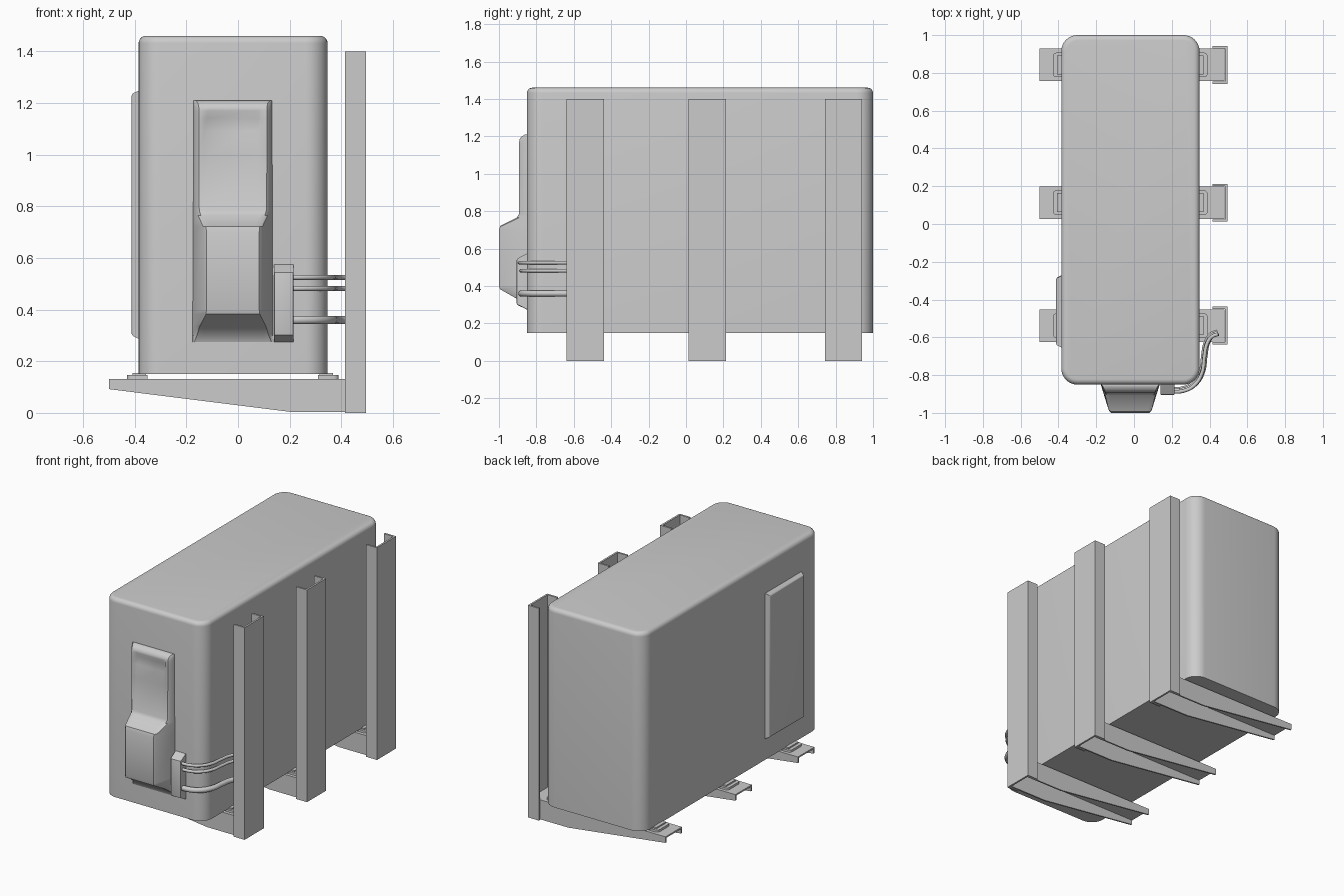
import bpy, bmesh, math
from mathutils import Vector

if "Cube" in bpy.data.objects:
    bpy.data.objects.remove(bpy.data.objects["Cube"], do_unlink=True)

GREY = (0.6, 0.6, 0.6, 1)
grey = bpy.data.materials.new("light grey")
grey.use_nodes = True
grey.diffuse_color = GREY
grey.node_tree.nodes["Principled BSDF"].inputs["Base Color"].default_value = GREY


def finish(bm, name, smooth=True):
    bmesh.ops.recalc_face_normals(bm, faces=bm.faces)
    mesh = bpy.data.meshes.new(name)
    bm.to_mesh(mesh)
    bm.free()
    mesh.materials.append(grey)
    ob = bpy.data.objects.new(name, mesh)
    bpy.context.collection.objects.link(ob)
    if smooth:
        bpy.ops.object.select_all(action='DESELECT')
        bpy.context.view_layer.objects.active = ob
        ob.select_set(True)
        bpy.ops.object.shade_smooth_by_angle(angle=math.radians(35))
    return ob


def add_box(bm, lo, hi):
    lo, hi = Vector(lo), Vector(hi)
    verts = bmesh.ops.create_cube(bm, size=1)["verts"]
    for v in verts:
        v.co = (lo + hi) / 2 + v.co * (hi - lo)
    return verts


def bevel(bm, rule, width, segments):
    edges = [e for e in bm.edges if rule(e)]
    bmesh.ops.bevel(bm, geom=edges, offset=width, segments=segments,
                    profile=0.5, affect='EDGES')


def vertical(e):
    d = e.verts[0].co - e.verts[1].co
    return abs(d.x) + abs(d.y) < 1e-5


def add_plate(bm, outline, y0, y1):
    """Extrude an x-z outline from y0 to y1."""
    face = bm.faces.new([bm.verts.new((x, y0, z)) for x, z in outline])
    out = bmesh.ops.extrude_face_region(bm, geom=[face])["geom"]
    for v in out:
        if isinstance(v, bmesh.types.BMVert):
            v.co.y = y1


# Cabinet: rounded upright corners and softened top rim
TOP = 1.46
bm = bmesh.new()
add_box(bm, (-0.385, -0.85, 0.15), (0.347, 1.0, TOP))
bevel(bm, vertical, 0.085, 8)
bevel(bm, lambda e: all(v.co.z > TOP - 0.001 for v in e.verts), 0.028, 5)
finish(bm, "cabinet")

# Raised panel on the right side with sloped rim
bm = bmesh.new()
verts = add_box(bm, (-0.412, -0.66, 0.28), (-0.37, -0.265, 1.255))
for v in verts:
    if v.co.x < -0.4:
        v.co.y += 0.02 if v.co.y < -0.5 else -0.02
        v.co.z += 0.02 if v.co.z < 0.5 else -0.02
bevel(bm, lambda e: all(v.co.x < -0.4 for v in e.verts), 0.008, 3)
finish(bm, "side_panel")

# Front cover: lofted sections (z, base half width, front half width, front y, grip dip)
sections = [
    (0.275, 0.157, 0.150, -0.855, 0), (0.30, 0.157, 0.142, -0.865, 0),
    (0.335, 0.157, 0.134, -0.91, 0), (0.383, 0.157, 0.110, -0.995, 0),
    (0.40, 0.157, 0.108, -1.0, 0), (0.70, 0.155, 0.108, -1.0, 0),
    (0.722, 0.155, 0.110, -0.993, 0), (0.765, 0.155, 0.130, -0.905, 0),
    (0.785, 0.155, 0.136, -0.893, 0), (1.0, 0.154, 0.138, -0.892, 0),
    (1.09, 0.154, 0.138, -0.892, 0.010), (1.14, 0.154, 0.138, -0.892, 0.016),
    (1.17, 0.154, 0.138, -0.892, 0), (1.185, 0.154, 0.138, -0.89, 0),
    (1.20, 0.154, 0.141, -0.878, 0), (1.21, 0.153, 0.146, -0.86, 0),
]
bm = bmesh.new()
rings = []
for z, base, front, y, dip in sections:
    soft = min(0.012, (-0.85 - y) * 0.4)
    half = [(base, -0.84), (base - 0.002, -0.853), (front + soft * 0.4, y + soft),
            (front - soft * 0.5, y), (front - 0.025, y), (front - 0.04, y + dip)]
    ring = [(-w, d) for w, d in half] + [(w, d) for w, d in reversed(half)]
    rings.append([bm.verts.new((w - 0.02, d, z)) for w, d in ring])
for a, b in zip(rings, rings[1:]):
    for i in range(len(a) - 1):
        bm.faces.new((a[i], a[i + 1], b[i + 1], b[i]))
    bm.faces.new((a[-1], a[0], b[0], b[-1]))
bm.faces.new(rings[0])
bm.faces.new(rings[-1])
finish(bm, "front_cover")

# Valve housing beside the cover
bm = bmesh.new()
verts = add_box(bm, (0.14, -0.905, 0.27), (0.215, -0.84, 0.58))
for v in verts:
    if v.co.y < -0.9:
        v.co.z += 0.03 if v.co.z < 0.4 else -0.035
bevel(bm, lambda e: all(v.co.y < -0.9 for v in e.verts), 0.006, 2)
finish(bm, "valve_housing")

# Pipes running round the corner into the front post
route = [(0.19, -0.88), (0.26, -0.876), (0.32, -0.845), (0.36, -0.78),
         (0.372, -0.70), (0.385, -0.63), (0.41, -0.59), (0.445, -0.575)]
for name, z, radius, shift in (("lower_pipe", 0.36, 0.017, 0),
                               ("middle_pipe", 0.482, 0.010, 0),
                               ("upper_pipe", 0.525, 0.010, 0.008)):
    curve = bpy.data.curves.new(name, 'CURVE')
    curve.dimensions = '3D'
    curve.bevel_depth = radius
    curve.bevel_resolution = 3
    curve.use_fill_caps = True
    curve.resolution_u = 5
    spline = curve.splines.new('BEZIER')
    spline.bezier_points.add(len(route) - 1)
    for point, (x, y) in zip(spline.bezier_points, route):
        point.co = (x, y - shift, z)
        point.handle_left_type = point.handle_right_type = 'AUTO'
    curve.materials.append(grey)
    bpy.context.collection.objects.link(bpy.data.objects.new(name, curve))

# Three wall brackets: channel post, tapered arm, and two feet each
WALL = 0.012
arm_side = [(-0.5, 0.132), (-0.5, 0.092), (0.21, 0.003), (0.48, 0.003), (0.48, 0.132)]
for label, y in (("front", -0.538), ("middle", 0.113), ("rear", 0.842)):
    bm = bmesh.new()
    add_box(bm, (0.495 - WALL, y - 0.1, 0), (0.495, y + 0.1, 1.4))
    for s in (-1, 1):
        a, b = sorted((y + s * 0.1, y + s * (0.1 - WALL)))
        add_box(bm, (0.415, a, 0), (0.495 - WALL, b, 1.4))
    finish(bm, label + "_post", False)

    bm = bmesh.new()
    add_box(bm, (-0.5, y - 0.086, 0.122), (0.48, y + 0.086, 0.132))
    for s in (-1, 1):
        add_plate(bm, arm_side, y + s * 0.086, y + s * 0.076)
    finish(bm, label + "_arm", False)

    for side, x, s in (("right", -0.39, -1), ("left", 0.35, 1)):
        bm = bmesh.new()
        add_box(bm, (x - 0.04, y - 0.065, 0.13), (x + 0.04, y + 0.065, 0.146))
        bevel(bm, lambda e: vertical(e) and (e.verts[0].co.x - x) * s > 0, 0.02, 4)
        c = x - s * 0.008
        add_box(bm, (c - 0.026, y - 0.05, 0.146), (c + 0.026, y + 0.05, 0.155))
        finish(bm, f"{label}_{side}_foot")
